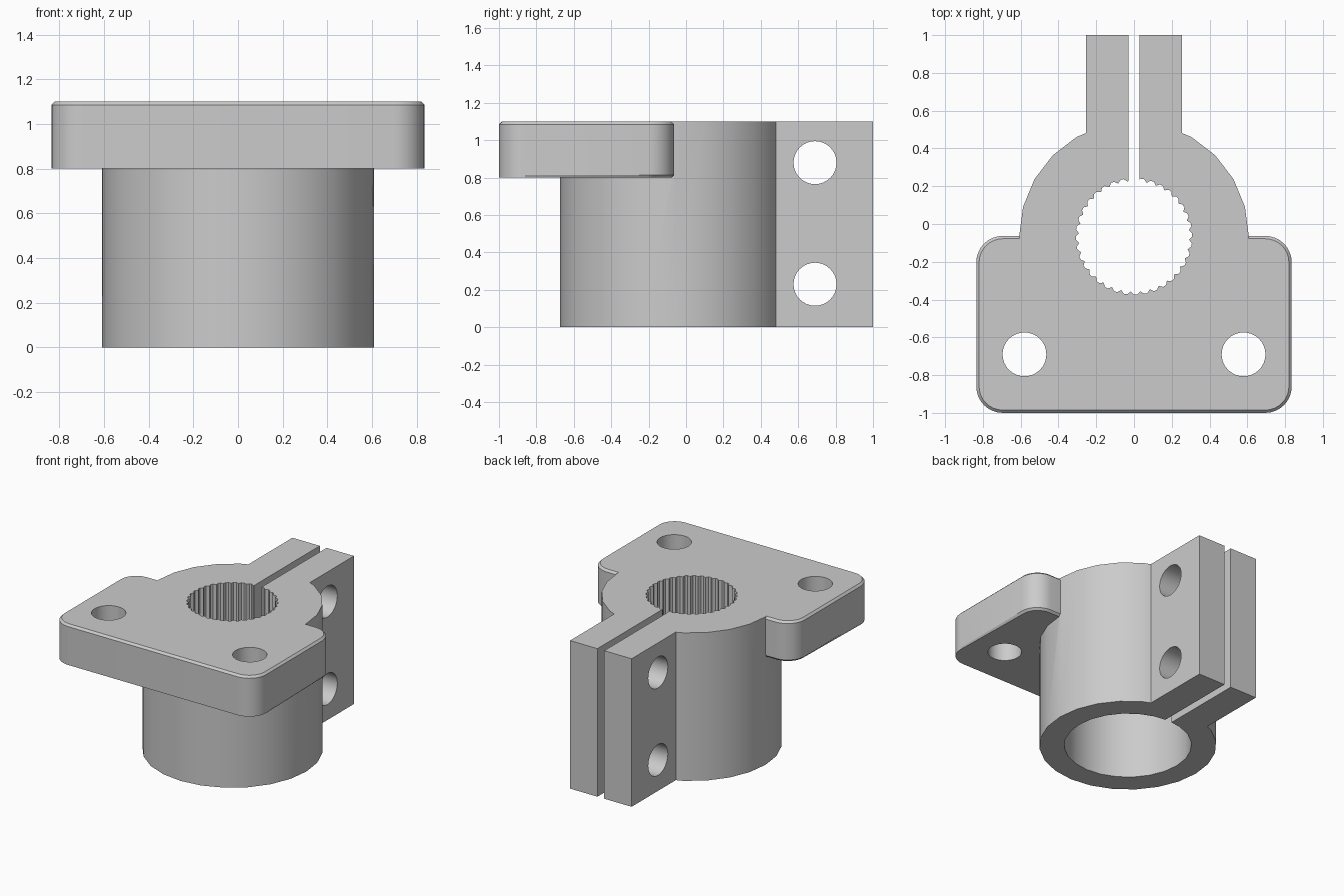
import bpy, bmesh, math
from mathutils import Matrix

if "Cube" in bpy.data.objects:
    bpy.data.objects.remove(bpy.data.objects["Cube"])

CY = -0.066          # centre of the collar in y
TOP = 1.1

grey = bpy.data.materials.new("plain grey")
grey.diffuse_color = (0.6, 0.6, 0.6, 1)
grey.use_nodes = True
grey.node_tree.nodes["Principled BSDF"].inputs["Base Color"].default_value = grey.diffuse_color


def loft(name, rings):
    """Closed solid through equal-length rings of 3D points."""
    bm = bmesh.new()
    vs = [[bm.verts.new(p) for p in r] for r in rings]
    n = len(vs[0])
    for a, b in zip(vs, vs[1:]):
        for i in range(n):
            j = (i + 1) % n
            bm.faces.new((a[i], a[j], b[j], b[i]))
    bm.faces.new(vs[0][::-1])
    bm.faces.new(vs[-1])
    bmesh.ops.recalc_face_normals(bm, faces=bm.faces)
    me = bpy.data.meshes.new(name)
    bm.to_mesh(me)
    bm.free()
    me.materials.append(grey)
    ob = bpy.data.objects.new(name, me)
    bpy.context.collection.objects.link(ob)
    return ob


def prism(name, pts, z0, z1):
    return loft(name, [[(x, y, z) for x, y in pts] for z in (z0, z1)])


def circle(cx, cy, radii, n):
    return [(cx + radii[i % len(radii)] * math.cos(2 * math.pi * i / n),
             cy + radii[i % len(radii)] * math.sin(2 * math.pi * i / n)) for i in range(n)]


def rect(x0, x1, y0, y1):
    return [(x0, y0), (x1, y0), (x1, y1), (x0, y1)]


def combine(ob, other, op):
    m = ob.modifiers.new(op.lower(), 'BOOLEAN')
    m.operation, m.solver, m.object = op, 'EXACT', other
    bpy.context.view_layer.update()
    bpy.context.view_layer.objects.active = ob
    bpy.ops.object.modifier_apply(modifier=m.name)
    bpy.data.objects.remove(other)


def flange_ring(inset, z, front_inset=None):
    """Rounded rectangle of the flange; the front edge may have its own inset."""
    f = inset if front_inset is None else front_inset
    pts, r = [], 0.14
    for cx, cy, start in ((0.695, -0.203, 0), (-0.695, -0.203, 90),
                          (-0.695, -0.86, 180), (0.695, -0.86, 270)):
        d = inset if start < 180 else f
        for k in range(9):
            a = math.radians(start + k * 11.25)
            pts.append((cx + (r - d) * math.cos(a), cy + (r - d) * math.sin(a), z))
    return pts


# collar, clamp ears and mounting flange joined into one body
body = prism("clamp_bracket", circle(0, CY, [0.608], 24), 0, TOP)
combine(body, prism("ears", rect(-0.253, 0.253, 0.2, 1.0), 0, TOP), 'UNION')
flange = loft("flange", [flange_ring(0.015, 0.8, 0), flange_ring(0, 0.815),
                         flange_ring(0, TOP - 0.015), flange_ring(0.015, TOP)])
combine(body, flange, 'UNION')

# splined bore at the top, wider smooth bore below
cuts = [prism("bore", circle(0, CY, [0.437], 24), -0.1, 0.8),
        prism("spline", circle(0, CY, [0.308, 0.308, 0.292], 108), 0.7, 1.3),
        prism("slot", rect(-0.028, 0.028, 0.0, 1.2), -0.1, 1.3)]
# flange screw holes
for x in (-0.58, 0.58):
    cuts.append(prism("screw_hole", circle(x, -0.69, [0.116], 32), 0.6, 1.3))
# ear bolt holes, running along x
for z in (0.23, 0.88):
    hole = prism("bolt_hole", circle(0, 0, [0.115], 32), -0.5, 0.5)
    hole.data.transform(Matrix.Translation((0, 0.69, z)) @ Matrix.Rotation(math.pi / 2, 4, 'Y'))
    cuts.append(hole)
for c in cuts:
    combine(body, c, 'DIFFERENCE')

bpy.ops.object.select_all(action='DESELECT')
body.select_set(True)
bpy.context.view_layer.objects.active = body
bpy.ops.object.shade_smooth_by_angle(angle=math.radians(25))
